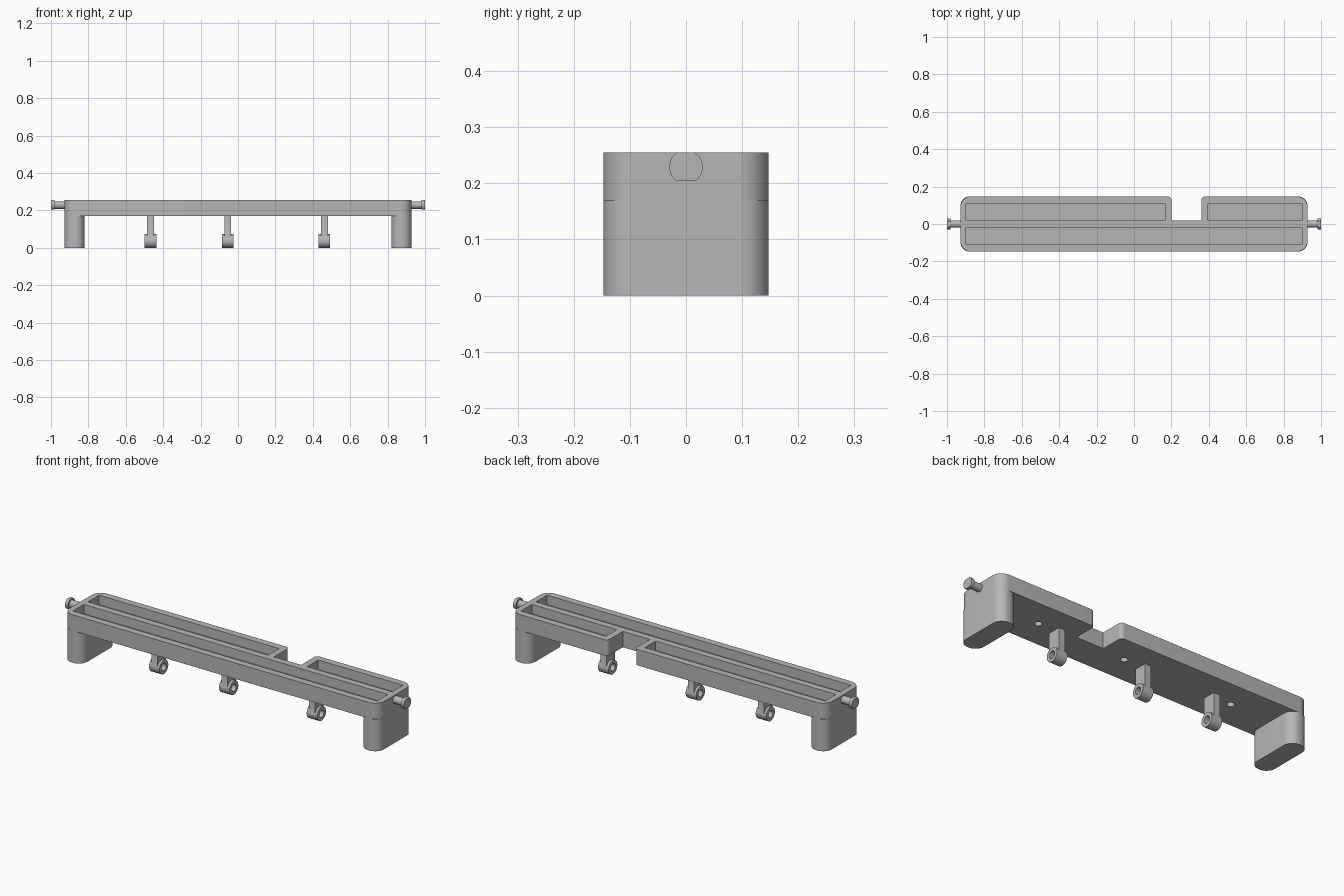
import bpy, bmesh, math
from mathutils import Vector, Matrix

cube = bpy.data.objects.get("Cube")
if cube:
    bpy.data.objects.remove(cube, do_unlink=True)

grey = bpy.data.materials.new("plain grey")
grey.use_nodes = True
grey.diffuse_color = (0.47, 0.47, 0.47, 1)
grey.node_tree.nodes["Principled BSDF"].inputs["Base Color"].default_value = (0.47, 0.47, 0.47, 1)

TOP, DECK, HALF_X, HALF_Y = 0.255, 0.17, 0.928, 0.147
RIB = 0.018


def finish(name, bm):
    bmesh.ops.recalc_face_normals(bm, faces=bm.faces)
    mesh = bpy.data.meshes.new(name)
    bm.to_mesh(mesh)
    bm.free()
    mesh.materials.append(grey)
    obj = bpy.data.objects.new(name, mesh)
    bpy.context.collection.objects.link(obj)
    return obj


def prism(name, corners, z0, z1):
    """Extrude an outline of (x, y, corner radius) points."""
    pts = []
    for i, (x, y, r) in enumerate(corners):
        p = Vector((x, y))
        if r == 0:
            pts.append(p)
            continue
        a = (Vector(corners[i - 1][:2]) - p).normalized()
        b = (Vector(corners[(i + 1) % len(corners)][:2]) - p).normalized()
        centre = p + (a + b) * r
        for k in range(13):
            t = k / 12 * math.pi / 2
            pts.append(centre - b * r * math.cos(t) - a * r * math.sin(t))
    bm = bmesh.new()
    base = bm.faces.new([bm.verts.new((p.x, p.y, z0)) for p in pts])
    ext = bmesh.ops.extrude_face_region(bm, geom=[base])
    bmesh.ops.translate(bm, vec=(0, 0, z1 - z0),
                        verts=[v for v in ext["geom"] if isinstance(v, bmesh.types.BMVert)])
    return finish(name, bm)


def block(name, x0, x1, y0, y1, z0, z1, r=0):
    return prism(name, [(x0, y0, r), (x1, y0, r), (x1, y1, r), (x0, y1, r)], z0, z1)


def cylinder(name, centre, radius, length, axis="X"):
    bm = bmesh.new()
    turn = Matrix.Rotation(math.pi / 2, 4, "Y") if axis == "X" else Matrix()
    bmesh.ops.create_cone(bm, cap_ends=True, segments=40, radius1=radius, radius2=radius,
                          depth=length, matrix=Matrix.Translation(centre) @ turn)
    return finish(name, bm)


def combine(obj, other, operation="DIFFERENCE"):
    mod = obj.modifiers.new("cut", "BOOLEAN")
    mod.operation, mod.solver, mod.object = operation, "EXACT", other
    bpy.context.view_layer.objects.active = obj
    bpy.ops.object.modifier_apply(modifier=mod.name)
    bpy.data.objects.remove(other, do_unlink=True)


def smooth(obj):
    bpy.ops.object.select_all(action="DESELECT")
    obj.select_set(True)
    bpy.context.view_layer.objects.active = obj
    bpy.ops.object.shade_smooth_by_angle(angle=math.radians(30))


# Deck with rounded ends and a notch in the back edge
R, r = 0.055, 0.02
deck = prism("deck", [
    (-HALF_X, -HALF_Y, R), (HALF_X, -HALF_Y, R), (HALF_X, HALF_Y, R),
    (0.36, HALF_Y, r), (0.36, RIB, 0), (0.2, RIB, 0),
    (0.2, HALF_Y, r), (-HALF_X, HALF_Y, R)], DECK, TOP)

# Long tray pockets in the top
for x0, x1, y0, y1 in [(-0.897, 0.897, -0.11, -RIB),
                       (-0.897, 0.166, RIB, 0.11), (0.395, 0.897, RIB, 0.11)]:
    combine(deck, block("pocket_cutter", x0, x1, y0, y1, TOP - 0.05, TOP + 0.1))

# Blind holes in the underside
for x in (-0.58, 0.06, 0.575):
    combine(deck, cylinder("hole_cutter", (x, 0, DECK), 0.018, 0.05, "Z"))
smooth(deck)

# End legs and side pins
for side, s in (("right", -1), ("left", 1)):
    x0, x1 = sorted((s * 0.82, s * HALF_X))
    smooth(block(side + "_leg", x0, x1, -HALF_Y, HALF_Y, 0, DECK, 0.05))

    smooth(cylinder(side + "_pin", (s * 0.955, 0, 0.229), 0.02, 0.07))
    head = cylinder(side + "_pin_head", (s * 0.991, 0, 0.229), 0.03, 0.018)
    combine(head, block("flat_cutter", -2, 2, -1, 1, 0.204, TOP), "INTERSECT")
    smooth(head)

# Hanging eyelets under the deck
for name, x in (("right", -0.468), ("middle", -0.055), ("left", 0.462)):
    eyelet = cylinder(name + "_eyelet", (x, 0, 0.037), 0.037, 0.062)
    combine(eyelet, block("post", x - 0.018, x + 0.018, -0.035, 0.035, 0.037, DECK), "UNION")
    combine(eyelet, cylinder("bore_cutter", (x, 0, 0.037), 0.019, 0.2))
    smooth(eyelet)
